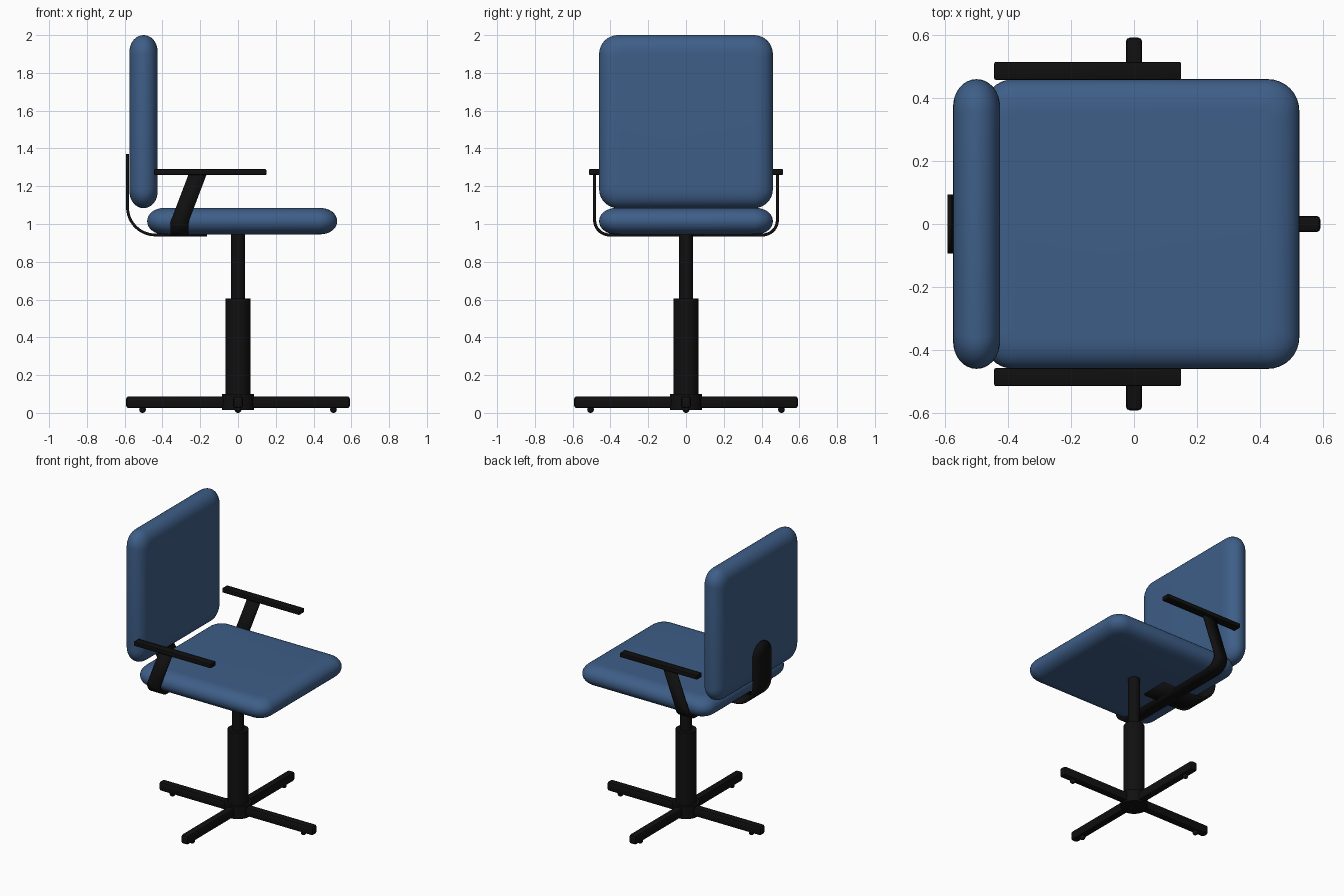
import bpy, bmesh, math
from mathutils import Vector

if "Cube" in bpy.data.objects:
    bpy.data.objects.remove(bpy.data.objects["Cube"])


def material(name, rgb):
    m = bpy.data.materials.new(name)
    m.diffuse_color = (*rgb, 1)
    m.use_nodes = True
    m.node_tree.nodes["Principled BSDF"].inputs["Base Color"].default_value = m.diffuse_color
    return m


BLUE = material("blue fabric", (0.048, 0.112, 0.245))
BLACK = material("black metal", (0.005, 0.005, 0.005))


def finish(name, bm, mat, smooth=True):
    bmesh.ops.recalc_face_normals(bm, faces=bm.faces[:])
    me = bpy.data.meshes.new(name)
    bm.to_mesh(me)
    bm.free()
    me.materials.append(mat)
    ob = bpy.data.objects.new(name, me)
    bpy.context.collection.objects.link(ob)
    if smooth:
        bpy.ops.object.select_all(action='DESELECT')
        ob.select_set(True)
        bpy.context.view_layer.objects.active = ob
        bpy.ops.object.shade_smooth_by_angle(angle=math.radians(35))
    return ob


def box(name, lo, hi, bevel=0.0, mat=BLACK):
    bm = bmesh.new()
    bmesh.ops.create_cube(bm, size=1)
    for v in bm.verts:
        v.co = Vector([lo[i] + (v.co[i] + 0.5) * (hi[i] - lo[i]) for i in range(3)])
    if bevel:
        bmesh.ops.bevel(bm, geom=bm.edges[:], offset=bevel, segments=2,
                        profile=0.5, affect='EDGES')
    return finish(name, bm, mat)


def cylinder(name, r, z0, z1):
    bm = bmesh.new()
    bmesh.ops.create_cone(bm, cap_ends=True, segments=32, radius1=r, radius2=r, depth=z1 - z0)
    bmesh.ops.translate(bm, vec=(0, 0, (z0 + z1) / 2), verts=bm.verts[:])
    return finish(name, bm, BLACK)


def cushion(name, half_u, half_v, half_t, place):
    """Pillow made of stacked rounded rectangles, shrinking towards both faces."""
    bm = bmesh.new()
    rings, n, run, corner = [], 16, 0.095, 0.1
    for k in range(n + 1):
        a = -math.pi / 2 + math.pi * k / n
        inset = run * (1 - abs(math.cos(a)) ** 0.9)
        t = half_t * math.sin(a)
        r = max(corner - inset * 0.7, 0.02)
        ring = []
        for q in range(4):
            su, sv = ((1, 1), (-1, 1), (-1, -1), (1, -1))[q]
            for j in range(9):
                b = math.pi / 2 * (q + j / 8)
                u = su * (half_u - inset - r) + r * math.cos(b)
                v = sv * (half_v - inset - r) + r * math.sin(b)
                ring.append(bm.verts.new(place(u, v, t)))
        rings.append(ring)
    for r0, r1 in zip(rings, rings[1:]):
        for i in range(len(r0)):
            j = (i + 1) % len(r0)
            bm.faces.new((r0[i], r0[j], r1[j], r1[i]))
    bm.faces.new(rings[0])
    bm.faces.new(rings[-1])
    return finish(name, bm, BLUE)


def strap(name, rows, thickness):
    """Bent flat bar from rows of two edge points."""
    bm = bmesh.new()
    vs = [[bm.verts.new(p) for p in row] for row in rows]
    for a, b in zip(vs, vs[1:]):
        bm.faces.new((a[0], a[1], b[1], b[0]))
    ob = finish(name, bm, BLACK)
    mod = ob.modifiers.new("thickness", 'SOLIDIFY')
    mod.thickness = thickness
    mod.offset = 0
    mod.use_even_offset = True
    return ob


# Cushions
cushion("seat", 0.503, 0.46, 0.07, lambda u, v, t: (0.022 + u, v, 1.015 + t))
cushion("backrest", 0.46, 0.458, 0.075, lambda u, v, t: (-0.5 + t, u, 1.542 + v))

# Central column
cylinder("hub", 0.085, 0.015, 0.1)
cylinder("lower_column", 0.066, 0.09, 0.605)
cylinder("upper_column", 0.038, 0.6, 0.955)

# Cross-shaped foot with small glides
box("leg_x", (-0.592, -0.026, 0.025), (0.592, 0.026, 0.088), 0.013)
box("leg_y", (-0.026, -0.592, 0.025), (0.026, 0.592, 0.088), 0.013)
for i in range(4):
    a = math.pi / 2 * i
    bm = bmesh.new()
    bmesh.ops.create_uvsphere(bm, u_segments=16, v_segments=10, radius=0.018)
    bmesh.ops.translate(bm, vec=(0.505 * math.cos(a), 0.505 * math.sin(a), 0.018), verts=bm.verts[:])
    finish(f"glide_{i + 1}", bm, BLACK)

# Arm support: U-shaped strap under the seat, leaning forward at its upper ends
half = [(0.0, 0.942), (0.405, 0.942)]
half += [(0.405 + 0.079 * math.sin(math.pi / 2 * k / 8),
          1.021 - 0.079 * math.cos(math.pi / 2 * k / 8)) for k in range(1, 9)]
half += [(0.484, 1.265)]
path = [(-y, z) for y, z in reversed(half[1:])] + half
rows = []
for y, z in path:
    x = -0.31 + max(0, z - 1.01) * 0.38
    rows.append(((x - 0.048, y, z), (x + 0.048, y, z)))
strap("arm_support", rows, 0.016)

# Arm pads
for s, side in ((-1, "right"), (1, "left")):
    y0, y1 = sorted((s * 0.458, s * 0.514))
    box(f"arm_pad_{side}", (-0.444, y0, 1.26), (0.15, y1, 1.29), 0.004)

# Back bracket: curved strap with a rounded top end
w, rad = 0.094, 0.147
rows = [((-0.165, -w, 0.942), (-0.165, w, 0.942))]
for k in range(13):
    a = math.pi / 2 * k / 12
    x, z = -0.438 - rad * math.sin(a), 0.942 + rad * (1 - math.cos(a))
    rows.append(((x, -w, z), (x, w, z)))
for k in range(11):
    a = math.radians(86) * k / 10
    y, z = w * math.cos(a), 1.276 + w * math.sin(a)
    rows.append(((-0.585, -y, z), (-0.585, y, z)))
strap("back_bracket", rows, 0.015)
